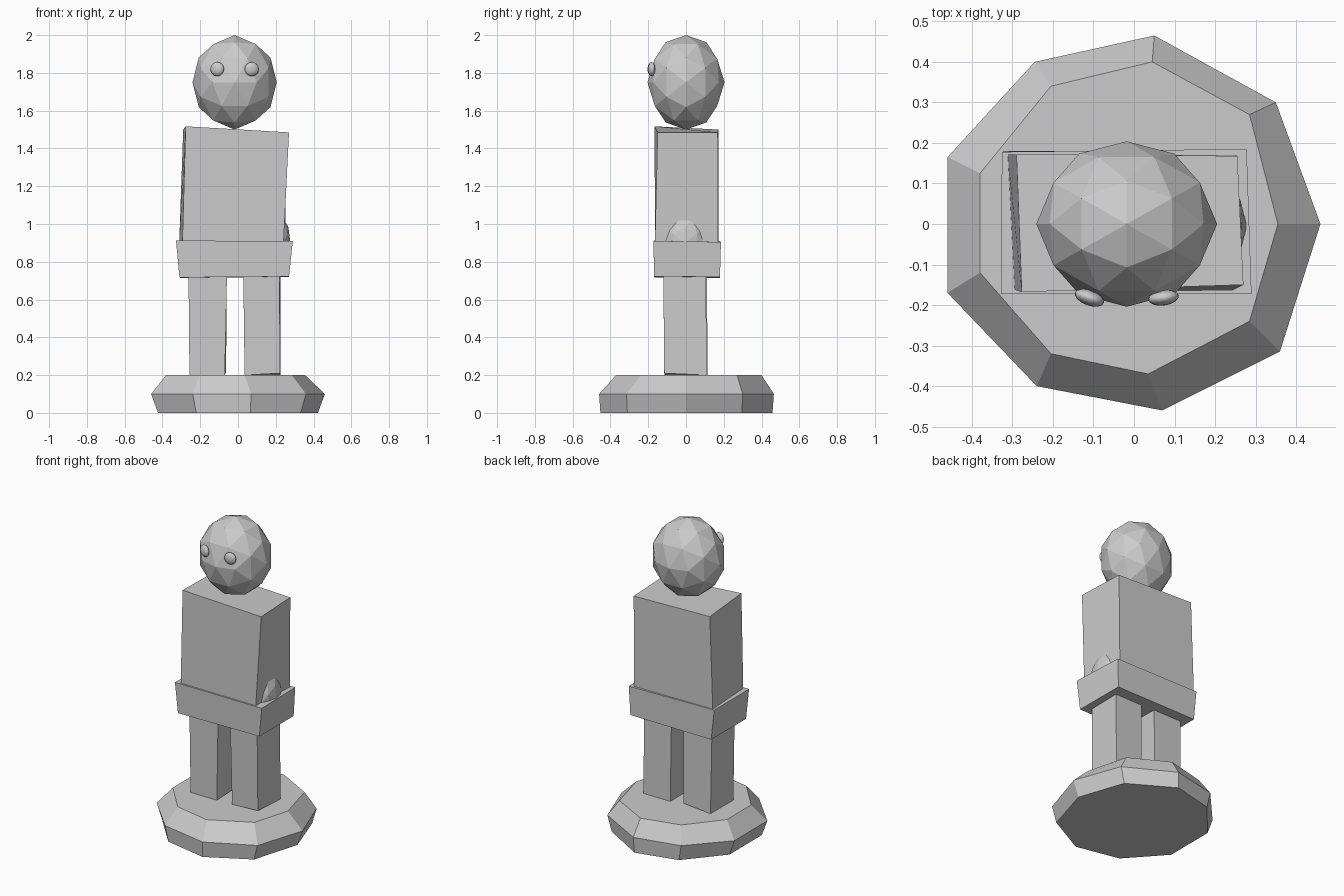
import bpy, bmesh, math
from mathutils import Vector, Matrix

if "Cube" in bpy.data.objects:
    bpy.data.objects.remove(bpy.data.objects["Cube"])

stone = bpy.data.materials.new("plain grey")
stone.diffuse_color = (0.6, 0.6, 0.6, 1)
stone.use_nodes = True
stone.node_tree.nodes["Principled BSDF"].inputs["Base Color"].default_value = stone.diffuse_color


def finish(name, bm):
    bmesh.ops.recalc_face_normals(bm, faces=bm.faces)
    me = bpy.data.meshes.new(name)
    bm.to_mesh(me)
    bm.free()
    me.materials.append(stone)
    ob = bpy.data.objects.new(name, me)
    bpy.context.collection.objects.link(ob)
    return ob


def loft(name, rings):
    """Solid through stacked rings with equal point counts."""
    bm = bmesh.new()
    loops = [[bm.verts.new(p) for p in r] for r in rings]
    n = len(loops[0])
    for a, b in zip(loops, loops[1:]):
        for i in range(n):
            j = (i + 1) % n
            bm.faces.new((a[i], a[j], b[j], b[i]))
    bm.faces.new(loops[0][::-1])
    bm.faces.new(loops[-1])
    return finish(name, bm)


def faceted_ball(name, centre, size):
    """Once-divided icosahedron standing with an edge midpoint at the top."""
    t = (1 + math.sqrt(5)) / 2
    bm = bmesh.new()
    for a in (-1, 1):
        for b in (-t, t):
            for p in ((0, a, b), (a, b, 0), (b, 0, a)):
                bm.verts.new(p)
    bmesh.ops.convex_hull(bm, input=bm.verts)
    bmesh.ops.subdivide_edges(bm, edges=bm.edges[:], cuts=1, use_grid_fill=True)
    for v in bm.verts:
        n = v.co.normalized()
        v.co = Vector(centre) + Vector(n[i] * size[i] for i in range(3))
    return finish(name, bm)


# nine-sided base, slightly irregular
mid = [(.46, 0), (.35, .30), (.05, .465), (-.245, .40), (-.46, .165),
       (-.46, -.17), (-.24, -.40), (.07, -.46), (.36, -.315)]
top = [(.355, 0), (.285, .27), (.045, .40), (-.205, .34), (-.38, .125),
       (-.38, -.12), (-.205, -.32), (.035, -.37), (.285, -.24)]
loft("base", [[(x * .92, y * .985, 0) for x, y in mid],
              [(x, y, .1) for x, y in mid],
              [(x, y, .2) for x, y in top]])

# legs: corners run front left, front right, back right, back left
loft("left_leg", [
    [(-.257, -.115, .195), (-.07, -.115, .20), (-.063, .115, .215), (-.255, .115, .20)],
    [(-.262, -.12, .74), (-.058, -.12, .74), (-.06, .11, .74), (-.262, .11, .74)]])
loft("right_leg", [
    [(.035, -.11, .20), (.222, -.115, .21), (.225, .11, .20), (.035, .11, .20)],
    [(.028, -.12, .74), (.22, -.12, .74), (.226, .105, .74), (.03, .105, .74)]])

# hips
loft("hips", [
    [(-.31, -.168, .717), (.27, -.168, .722), (.27, .18, .72), (-.305, .18, .715)],
    [(-.328, -.173, .912), (.29, -.173, .91), (.278, .185, .905), (-.326, .178, .91)]])

# torso
loft("torso", [
    [(-.295, -.162, .88), (.24, -.165, .88), (.25, .17, .88), (-.312, .172, .88)],
    [(-.277, -.168, 1.517), (.27, -.15, 1.485), (.255, .168, 1.485), (-.29, .172, 1.5)]])

# rounded lump showing between torso and hips on one side
faceted_ball("side_lump", (.2, -.005, .9), (.078, .125, .16))

# head
faceted_ball("head", (-.018, 0, 1.75), (.223, .204, .25))

# eyes
for name, x, turn in (("left_eye", -.11, -20), ("right_eye", .073, 8)):
    bm = bmesh.new()
    bmesh.ops.create_uvsphere(bm, u_segments=16, v_segments=10, radius=1)
    m = (Matrix.Translation((x, -.182, 1.82))
         @ Matrix.Rotation(math.radians(turn), 4, 'Z')
         @ Matrix.Diagonal((.038, .019, .037, 1)))
    bmesh.ops.transform(bm, matrix=m, verts=bm.verts)
    eye = finish(name, bm)
    for f in eye.data.polygons:
        f.use_smooth = True
